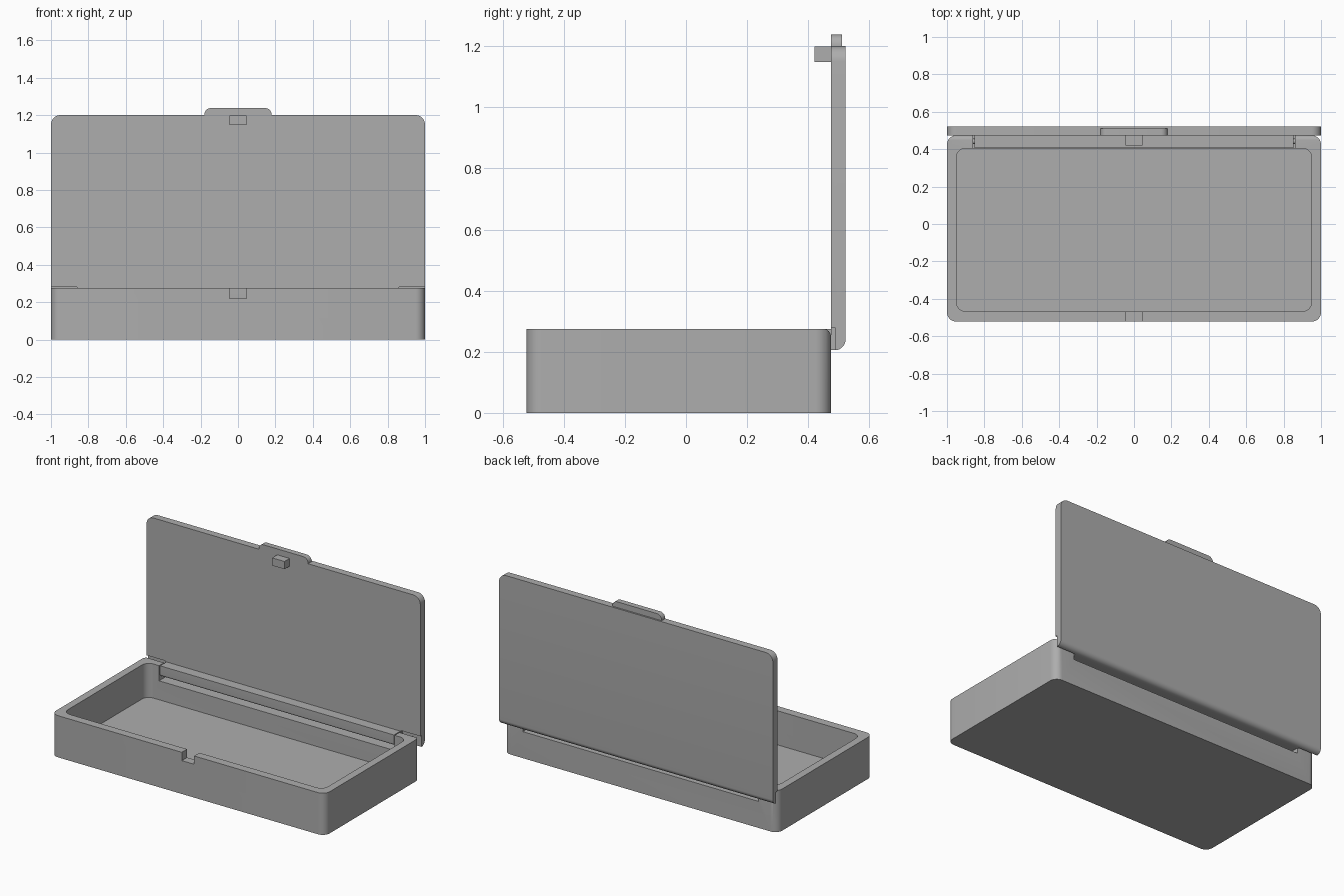
import bpy
import bmesh
import math

if "Cube" in bpy.data.objects:
    bpy.data.objects.remove(bpy.data.objects["Cube"], do_unlink=True)

GREY = (0.42, 0.42, 0.42, 1)
mat = bpy.data.materials.new("plain grey")
mat.use_nodes = True
mat.diffuse_color = GREY
mat.node_tree.nodes["Principled BSDF"].inputs["Base Color"].default_value = GREY


def rounded(u0, u1, v0, v1, r):
    """Rectangle outline; r = corner radii: low-left, low-right, top-right, top-left."""
    corners = [(u0, v0, 1, 1), (u1, v0, -1, 1), (u1, v1, -1, -1), (u0, v1, 1, -1)]
    pts = []
    for i, ((u, v, su, sv), rad) in enumerate(zip(corners, r)):
        if rad == 0:
            pts.append((u, v))
            continue
        for k in range(9):
            a = math.radians(180 + 90 * i + 90 * k / 8)
            pts.append((u + su * rad + rad * math.cos(a), v + sv * rad + rad * math.sin(a)))
    return pts


def prism(name, pts, axis, lo, hi):
    """Extrude a 2D outline along an axis."""
    place = {"x": lambda u, v, t: (t, u, v),
             "y": lambda u, v, t: (u, t, v),
             "z": lambda u, v, t: (u, v, t)}[axis]
    bm = bmesh.new()
    a = [bm.verts.new(place(u, v, lo)) for u, v in pts]
    b = [bm.verts.new(place(u, v, hi)) for u, v in pts]
    bm.faces.new(a)
    bm.faces.new(b)
    n = len(pts)
    for i in range(n):
        j = (i + 1) % n
        bm.faces.new((a[i], a[j], b[j], b[i]))
    bmesh.ops.recalc_face_normals(bm, faces=bm.faces)
    me = bpy.data.meshes.new(name)
    bm.to_mesh(me)
    bm.free()
    me.materials.append(mat)
    ob = bpy.data.objects.new(name, me)
    bpy.context.collection.objects.link(ob)
    return ob


def box(name, x0, x1, y0, y1, z0, z1):
    return prism(name, rounded(x0, x1, y0, y1, (0, 0, 0, 0)), "z", z0, z1)


def edge_round(name, y, z, sy, sz, r, x0, x1):
    """Cutter that rounds an edge running along x at (y, z); sy, sz point outward."""
    cy, cz = y - sy * r, z - sz * r
    e = 0.01
    pts = [(cy + sy * r * math.sin(math.pi * k / 16), cz + sz * r * math.cos(math.pi * k / 16))
           for k in range(9)]
    pts += [(y + sy * e, cz), (y + sy * e, z + sz * e), (cy, z + sz * e)]
    return prism(name, pts, "x", x0, x1)


def cut(target, cutters):
    """Subtract each cutter, then bake the result and drop the cutters."""
    bpy.context.view_layer.objects.active = target
    for c in cutters:
        c.hide_render = True
        m = target.modifiers.new("cut", "BOOLEAN")
        m.operation = "DIFFERENCE"
        m.solver = "EXACT"
        m.object = c
        bpy.ops.object.modifier_apply(modifier=m.name)
        bpy.data.objects.remove(c, do_unlink=True)


def smooth(ob):
    bpy.ops.object.select_all(action="DESELECT")
    ob.select_set(True)
    bpy.context.view_layer.objects.active = ob
    bpy.ops.object.shade_smooth_by_angle(angle=math.radians(30))


TOP, BACK, HINGE = 0.275, 0.474, 0.86

# Tray with cavity, latch notch in front and hinge slot in the back wall
tray = prism("tray", rounded(-1, 1, -0.522, BACK, [0.05] * 4), "z", 0, TOP)
cut(tray, [
    prism("cavity_cutter", rounded(-0.95, 0.95, -0.467, 0.405, [0.05] * 4), "z", 0.05, 0.4),
    box("latch_cutter", -0.045, 0.045, -0.6, -0.44, 0.22, 0.4),
    box("hinge_cutter", -HINGE, HINGE, 0.38, 0.6, 0.175, 0.4),
    edge_round("lug_round_cutter", BACK, TOP, 1, 1, 0.025, -1.1, 1.1),
])

# Lid standing open, relieved where it passes the tray's hinge lugs
lid = prism("lid", rounded(-1, 1, 0.205, 1.2, (0, 0, 0.05, 0.05)), "y", BACK, 0.522)
cut(lid, [edge_round("lid_round_cutter", 0.522, 0.205, 1, -1, 0.035, -1.1, 1.1)]
    + [box("relief_cutter", min(s * HINGE, s * 1.1), max(s * HINGE, s * 1.1),
           0.4, 0.487, 0.1, 0.28) for s in (-1, 1)])

# Hinge bar and its pins
bar = prism("hinge_bar", rounded(0.407, 0.48, 0.205, TOP, (0.015, 0, 0, 0)),
            "x", -0.854, 0.854)
pin = prism("hinge_pin", rounded(0.427, 0.457, 0.225, 0.255, [0.0149] * 4), "x", -0.88, 0.88)

# Finger tab and latch block
tab = prism("finger_tab", rounded(-0.18, 0.18, 1.19, 1.238, (0, 0, 0.035, 0.035)),
            "y", BACK, 0.511)
latch = box("latch_block", -0.045, 0.045, 0.421, 0.48, 1.148, 1.199)

for part in (tray, lid, bar, pin, tab):
    smooth(part)
